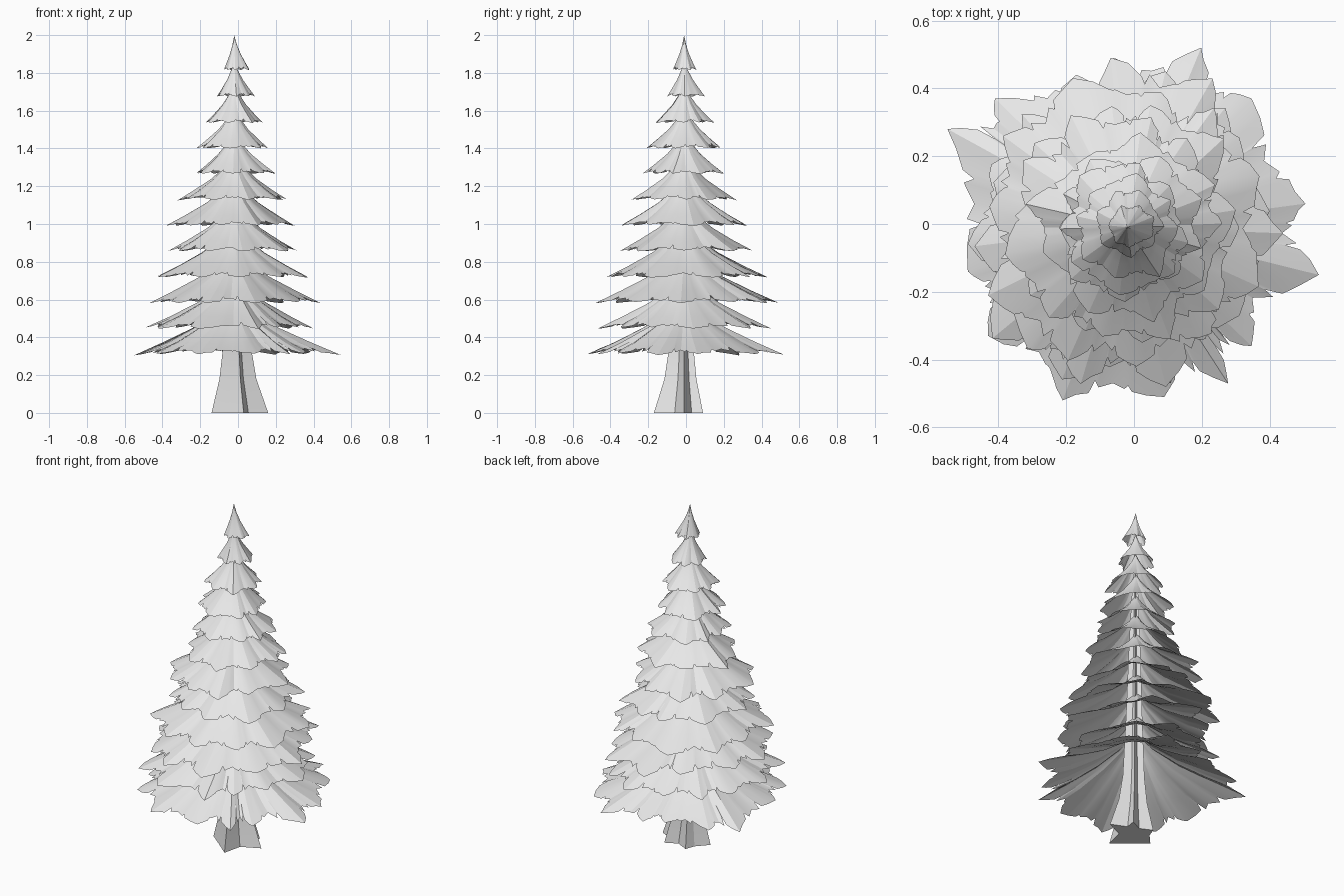
import bpy
import bmesh
import random
from math import sin, cos, pi, atan2, hypot, radians
from mathutils import Vector

random.seed(7)
if "Cube" in bpy.data.objects:
    bpy.data.objects.remove(bpy.data.objects["Cube"])

grey = bpy.data.materials.new("light grey")
grey.use_nodes = True
grey.diffuse_color = (0.8, 0.8, 0.8, 1)
grey.node_tree.nodes["Principled BSDF"].inputs["Base Color"].default_value = (0.8, 0.8, 0.8, 1)

AXIS = Vector((-0.02, -0.01, 0))


def make_object(name, bm, sharp_angle):
    for face in bm.faces:
        face.smooth = True
    mesh = bpy.data.meshes.new(name)
    bm.to_mesh(mesh)
    bm.free()
    mesh.set_sharp_from_angle(angle=radians(sharp_angle))
    mesh.materials.append(grey)
    obj = bpy.data.objects.new(name, mesh)
    bpy.context.collection.objects.link(obj)


def loft(bm, rings, apex):
    """Join closed rings from bottom to top and finish in a point."""
    rows = [[bm.verts.new(p) for p in ring] for ring in rings]
    n = len(rows[0])
    for low, high in zip(rows, rows[1:]):
        for i in range(n):
            j = (i + 1) % n
            bm.faces.new((low[i], low[j], high[j], high[i]))
    tip = bm.verts.new(apex)
    for i in range(n):
        bm.faces.new((rows[-1][i], rows[-1][(i + 1) % n], tip))
    return rows


def lobed_rim(tips):
    """Outline around the branch tips: (cut share, pleated radius, angle)."""
    # fraction of the way to the next tip, depth cut into the hem
    teeth = ((0, 0), (0.14, 0.02), (0.26, 0.04), (0.3, 0.1), (0.35, 0.05),
             (0.5, 0.07), (0.63, 0.04), (0.67, 0.11), (0.71, 0.05), (0.86, 0.02))
    rim = []
    for k, (a, r) in enumerate(tips):
        b, s = tips[(k + 1) % len(tips)]
        span = (b - a) % (2 * pi)
        valley = random.uniform(0.12, 0.32)
        shift = random.uniform(-0.05, 0.05)
        for f, cut in teeth:
            ang = a + span * (f + (shift if f else 0))
            fold = (r + (s - r) * f) * (1 - valley * min(f, 1 - f))
            rim.append((1 - cut * random.uniform(0.5, 1.3), fold, ang))
    return rim


def side_scale(values, centre, low, high):
    """Stretch factors that bring each side of an outline to its reach."""
    return (low - centre) / min(values), (high - centre) / max(values)


def tier(name, z, x0, x1, y0, y1, tips):
    rim = lobed_rim(tips)
    sx = side_scale([c * r * cos(a) for c, r, a in rim], AXIS.x, x0, x1)
    sy = side_scale([c * r * sin(a) for c, r, a in rim], AXIS.y, y0, y1)
    reach = (x1 - x0 + y1 - y0) / 4
    height = 0.165 + 0.3 * reach

    def place(radius, ang, level):
        x, y = radius * cos(ang), radius * sin(ang)
        return AXIS + Vector((x * sx[x > 0], y * sy[y > 0], level))

    # concave skirt: radius share, height share, pleat strength
    profile = ((0.72, 0.22, 0.85), (0.42, 0.46, 0.65), (0.17, 0.73, 0.4))
    slope = profile[0][1] / (1 - profile[0][0])
    hem = [place(cut * fold, a, z + height * slope * (1 - cut) + 0.12 * reach * (1 - fold))
           for cut, fold, a in rim]
    mean = sum(fold for _, fold, _ in rim) / len(rim)
    rings = [hem]
    for share, up, pleat in profile:
        rings.append([place((mean + (fold - mean) * pleat) * share, a, z + height * up)
                      for _, fold, a in rim])
    bm = bmesh.new()
    loft(bm, rings, AXIS + Vector((0, 0, min(z + height, 2))))
    make_object(name, bm, 15)


def random_tips(count):
    step = 2 * pi / count
    start = random.uniform(0, step)
    return [(start + step * (k + random.uniform(-0.25, 0.25)), random.uniform(0.82, 1))
            for k in range(count)]


# Lowest branches have measured tips, the others are scattered
lowest = ((0.51, 0.06), (0.35, 0.37), (0.2, 0.52), (-0.06, 0.49), (-0.17, 0.44),
          (-0.41, 0.37), (-0.55, 0.28), (-0.49, -0.14), (-0.43, -0.33),
          (-0.21, -0.52), (0.09, -0.51), (0.28, -0.47), (0.35, -0.36), (0.55, -0.15))
lowest_tips = sorted((atan2(y - AXIS.y, x - AXIS.x), hypot(x - AXIS.x, y - AXIS.y) / 0.6)
                     for x, y in lowest)

# Branch tiers: hem height, then reach to -x, +x, -y, +y
TIERS = (
    (0.305, -0.55, 0.545, -0.52, 0.52),
    (0.445, -0.49, 0.40, -0.47, 0.45),
    (0.58, -0.47, 0.44, -0.48, 0.49),
    (0.715, -0.43, 0.37, -0.42, 0.43),
    (0.855, -0.37, 0.31, -0.35, 0.35),
    (0.99, -0.38, 0.30, -0.34, 0.32),
    (1.125, -0.32, 0.26, -0.29, 0.27),
    (1.265, -0.22, 0.20, -0.23, 0.20),
    (1.4, -0.22, 0.16, -0.21, 0.18),
    (1.535, -0.17, 0.13, -0.16, 0.15),
    (1.675, -0.11, 0.09, -0.10, 0.10),
    (1.815, -0.075, 0.06, -0.07, 0.055),
)
for i, spec in enumerate(TIERS):
    tips = lowest_tips if i == 0 else random_tips(12 - i // 2)
    tier("branch_tier_%d" % (i + 1), *spec, tips)

# Fluted trunk with flaring roots, tapering up through the tiers
section = [Vector(p) - AXIS.xy for p in (
    (0.16, -0.01), (0.07, 0.03), (0.08, 0.09), (0.01, 0.055), (-0.06, 0.09),
    (-0.08, 0.035), (-0.14, -0.03), (-0.065, -0.09), (0.03, -0.17), (0.055, -0.06))]
levels = ((0, 1), (0.18, 0.65), (0.34, 0.5), (0.7, 0.38), (1.2, 0.25))
bm = bmesh.new()
rows = loft(bm, [[AXIS + Vector((p.x * s, p.y * s, z)) for p in section] for z, s in levels],
            AXIS + Vector((0, 0, 1.9)))
bm.faces.new(rows[0][::-1])
make_object("trunk", bm, 20)
